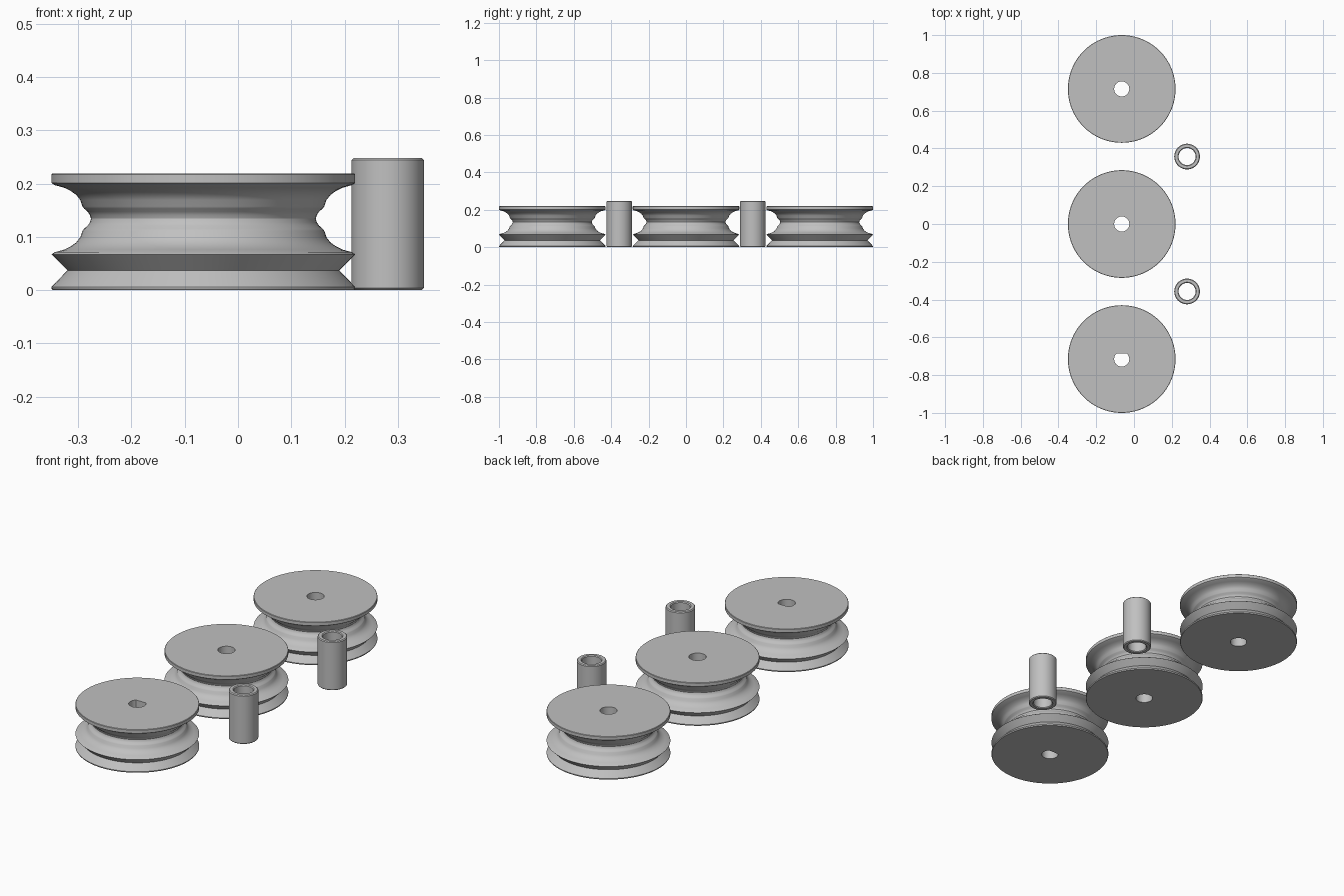
import bpy, bmesh, math

default_cube = bpy.data.objects.get("Cube")
if default_cube:
    bpy.data.objects.remove(default_cube, do_unlink=True)

grey = bpy.data.materials.new("plain grey")
grey.use_nodes = True
grey.diffuse_color = (0.53, 0.53, 0.53, 1)
grey.node_tree.nodes["Principled BSDF"].inputs["Base Color"].default_value = (0.53, 0.53, 0.53, 1)

SIDES = 96


def lathe(name, profile, location, flat=None, bore=0):
    """Spin a closed (radius, z) loop; optionally flatten the +y side of the bore."""
    bm = bmesh.new()
    rings = []
    for i in range(SIDES):
        a = 2 * math.pi * i / SIDES
        ring = []
        for r, z in profile:
            x, y = r * math.cos(a), r * math.sin(a)
            if flat and r <= bore:
                y = min(y, flat)
            ring.append(bm.verts.new((x, y, z)))
        rings.append(ring)
    n = len(profile)
    for i in range(SIDES):
        a, b = rings[i], rings[(i + 1) % SIDES]
        for j in range(n):
            k = (j + 1) % n
            bm.faces.new((a[j], b[j], b[k], a[k]))
    bmesh.ops.recalc_face_normals(bm, faces=bm.faces)
    mesh = bpy.data.meshes.new(name)
    bm.to_mesh(mesh)
    bm.free()
    mesh.materials.append(grey)
    obj = bpy.data.objects.new(name, mesh)
    obj.location = location
    bpy.context.collection.objects.link(obj)
    bpy.ops.object.select_all(action='DESELECT')
    obj.select_set(True)
    bpy.context.view_layer.objects.active = obj
    bpy.ops.object.shade_smooth_by_angle(angle=math.radians(25))
    return obj


# Pulley section: V groove below, round groove with a narrow inner channel above
BORE, RIM, MID = 0.04, 0.285, 0.134
half_groove = [(0.285, 0.067), (0.279, 0.063), (0.261, 0.058), (0.249, 0.052),
               (0.239, 0.045), (0.231, 0.035), (0.227, 0.023), (0.224, 0.019),
               (0.217, 0.013), (0.213, 0.007)]
pulley_profile = [(BORE, 0), (0.283, 0), (RIM, 0.003), (RIM, 0.006), (0.255, 0.037)]
pulley_profile += [(r, MID - d) for r, d in half_groove]
pulley_profile += [(0.211, MID)]
pulley_profile += [(r, MID + d) for r, d in reversed(half_groove)]
pulley_profile += [(RIM, 0.217), (0.283, 0.219), (BORE, 0.219)]

# Three pulleys in a row; the front one has a D-shaped bore
for name, y, flat in (("front_pulley", -0.715, 0.029),
                      ("middle_pulley", 0, None),
                      ("back_pulley", 0.715, None)):
    lathe(name, pulley_profile, (-0.065, y, 0), flat, BORE)

# Two spacer tubes with chamfered ends
H, R, INNER, C = 0.248, 0.068, 0.045, 0.004
tube_profile = [(INNER + C, 0), (R - C, 0), (R, C), (R, H - C),
                (R - C, H), (INNER + C, H), (INNER, H - C), (INNER, C)]
for name, y in (("front_spacer", -0.357), ("back_spacer", 0.357)):
    lathe(name, tube_profile, (0.281, y, 0))
